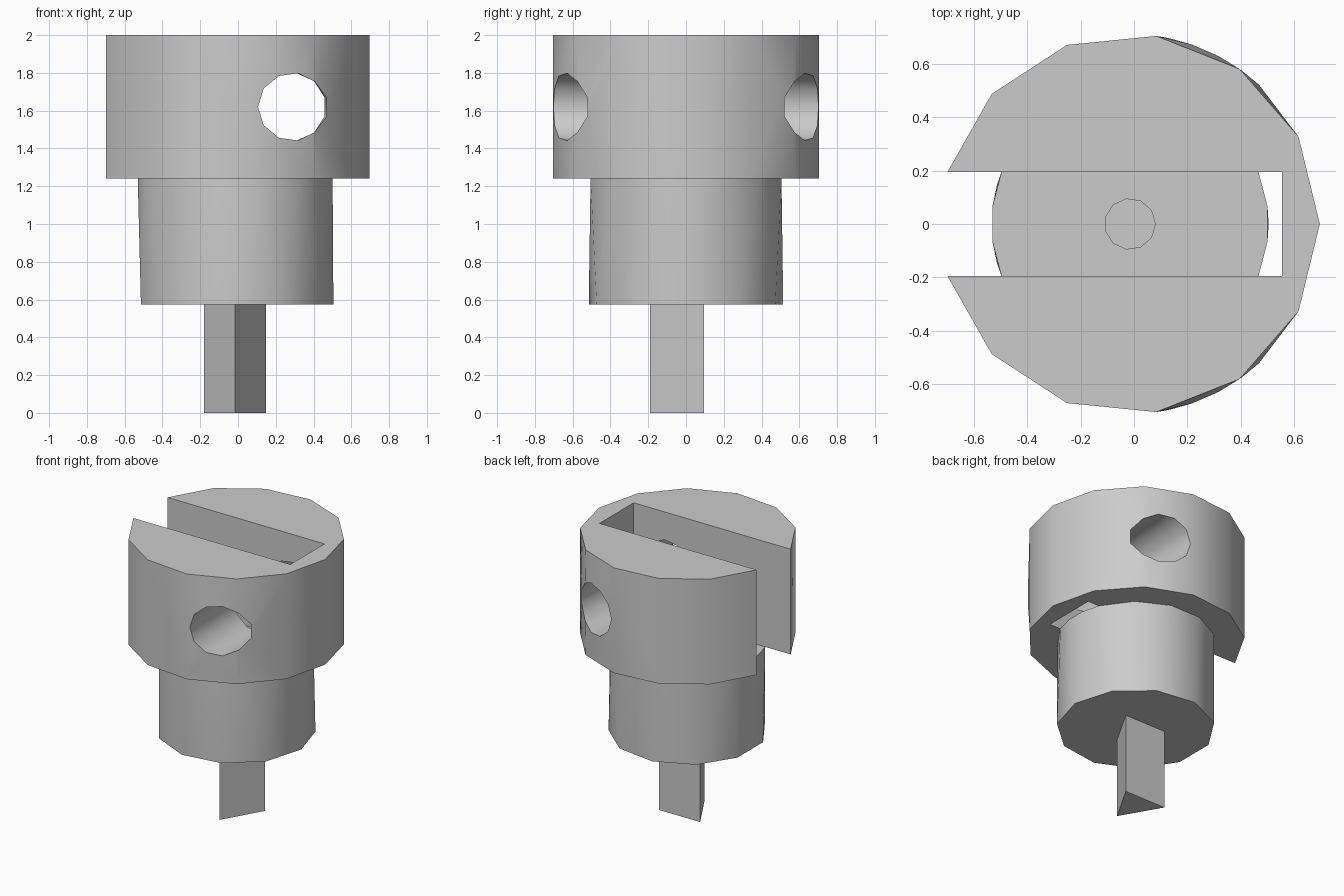
import bpy, bmesh, math
from mathutils import Matrix

if "Cube" in bpy.data.objects:
    bpy.data.objects.remove(bpy.data.objects["Cube"])

CX = -0.015            # axis of all round parts
HEAD_R, BODY_R = 0.712, 0.52
SLOT_Y, SLOT_END = 0.195, 0.555
Z_BODY, Z_HEAD, Z_TOP = 0.575, 1.24, 2.0

grey = bpy.data.materials.new("plain grey")
grey.use_nodes = True
grey.diffuse_color = (0.6, 0.6, 0.6, 1)
grey.node_tree.nodes["Principled BSDF"].inputs["Base Color"].default_value = (0.6, 0.6, 0.6, 1)


def arc(r, a0, a1, n):
    """n + 1 points on an arc about the part axis."""
    angles = [a0 + (a1 - a0) * i / n for i in range(n + 1)]
    return [(CX + r * math.cos(a), r * math.sin(a)) for a in angles]


def make(name, bm):
    bmesh.ops.recalc_face_normals(bm, faces=bm.faces)
    mesh = bpy.data.meshes.new(name)
    bm.to_mesh(mesh)
    bm.free()
    obj = bpy.data.objects.new(name, mesh)
    bpy.context.collection.objects.link(obj)
    mesh.materials.append(grey)
    return obj


def prism(name, outline, z0, z1, matrix=None):
    bm = bmesh.new()
    face = bm.faces.new([bm.verts.new((x, y, z0)) for x, y in outline])
    ext = bmesh.ops.extrude_face_region(bm, geom=[face], use_keep_orig=True)
    top = [v for v in ext["geom"] if isinstance(v, bmesh.types.BMVert)]
    bmesh.ops.translate(bm, verts=top, vec=(0, 0, z1 - z0))
    if matrix:
        bm.transform(matrix)
    return make(name, bm)


def loft(name, low, high, z0, z1):
    """Triangulated wall between two rings of different counts, with caps."""
    bm = bmesh.new()
    a = [bm.verts.new((x, y, z0)) for x, y in low]
    b = [bm.verts.new((x, y, z1)) for x, y in high]

    def turn(points, i):
        x, y = points[i % len(points)]
        return math.atan2(y, x - CX) % math.tau + math.tau * (i // len(points))

    i = j = 0
    while i < len(a) or j < len(b):
        v, w = a[i % len(a)], b[j % len(b)]
        step_low = j == len(b) or (i < len(a) and turn(low, i + 1) <= turn(high, j + 1))
        if step_low:
            i += 1
            bm.faces.new((v, a[i % len(a)], w))
        else:
            j += 1
            bm.faces.new((v, b[j % len(b)], w))
    bm.faces.new(a)
    bm.faces.new(b)
    return make(name, bm)


def cut(obj, cutter):
    mod = obj.modifiers.new("cut", "BOOLEAN")
    mod.operation, mod.solver, mod.object = "DIFFERENCE", "EXACT", cutter
    bpy.context.view_layer.update()
    graph = bpy.context.evaluated_depsgraph_get()
    mesh = bpy.data.meshes.new_from_object(obj.evaluated_get(graph))
    obj.modifiers.clear()
    obj.data = mesh
    bpy.data.objects.remove(cutter)


def smooth(obj):
    bpy.ops.object.select_all(action="DESELECT")
    obj.select_set(True)
    bpy.context.view_layer.objects.active = obj
    bpy.ops.object.shade_smooth_by_angle(angle=math.radians(35))


# Head: round block with a slot open to the right side
lip = math.pi - math.asin(SLOT_Y / HEAD_R)
outline = arc(HEAD_R, -lip, lip, 12) + [(SLOT_END, SLOT_Y), (SLOT_END, -SLOT_Y)]
head = prism("slotted_head", outline, Z_HEAD, Z_TOP)

# Cross hole through both cheeks, its rim lying on the true round surface
ring = [(0.18 * math.cos(math.pi + math.tau * k / 11),
         0.18 * math.sin(math.pi + math.tau * k / 11)) for k in range(11)]
placing = Matrix.Translation((0.285, 0, 1.62)) @ Matrix.Rotation(math.pi / 2, 4, "X")
cut(head, prism("cross_hole_cutter", ring, -1, 1, placing))
bm = bmesh.new()
bm.from_mesh(head.data)
bmesh.ops.triangulate(bm, faces=[f for f in bm.faces if abs(f.normal.z) < 0.9])
for v in bm.verts:
    if Z_HEAD + 0.05 < v.co.z < Z_TOP - 0.05 and abs(v.co.y) > SLOT_Y + 0.05:
        s = HEAD_R / math.hypot(v.co.x - CX, v.co.y)
        v.co.x, v.co.y = CX + (v.co.x - CX) * s, v.co.y * s
bm.to_mesh(head.data)
bm.free()
smooth(head)

# Body: round barrel whose upper ring is divided where the slot crosses it
s = math.asin(SLOT_Y / BODY_R)
upper = (arc(BODY_R, s / 3, s, 1)[:-1] + arc(BODY_R, s, math.pi - s, 5)[:-1]
         + arc(BODY_R, math.pi - s, math.pi + s, 3)[:-1]
         + arc(BODY_R, math.pi + s, math.tau - s, 5)[:-1]
         + arc(BODY_R, math.tau - s, math.tau - s / 3, 1))
# The s/3 to s piece is one third of the slot arc
lower = arc(BODY_R, 0, math.tau, 11)[:-1]
body = loft("round_body", lower, upper, Z_BODY, Z_HEAD)

# Blind bore in the slot floor
bore = arc(0.095, 0, math.tau, 11)[:-1]
cut(body, prism("bore_cutter", bore, Z_HEAD - 0.4, Z_HEAD + 0.1))
smooth(body)

# Shaft: three-sided prism below the body
shaft = prism("three_sided_shaft", arc(0.19, math.pi / 6, math.pi / 6 + math.tau, 3)[:-1],
              0, Z_BODY)
